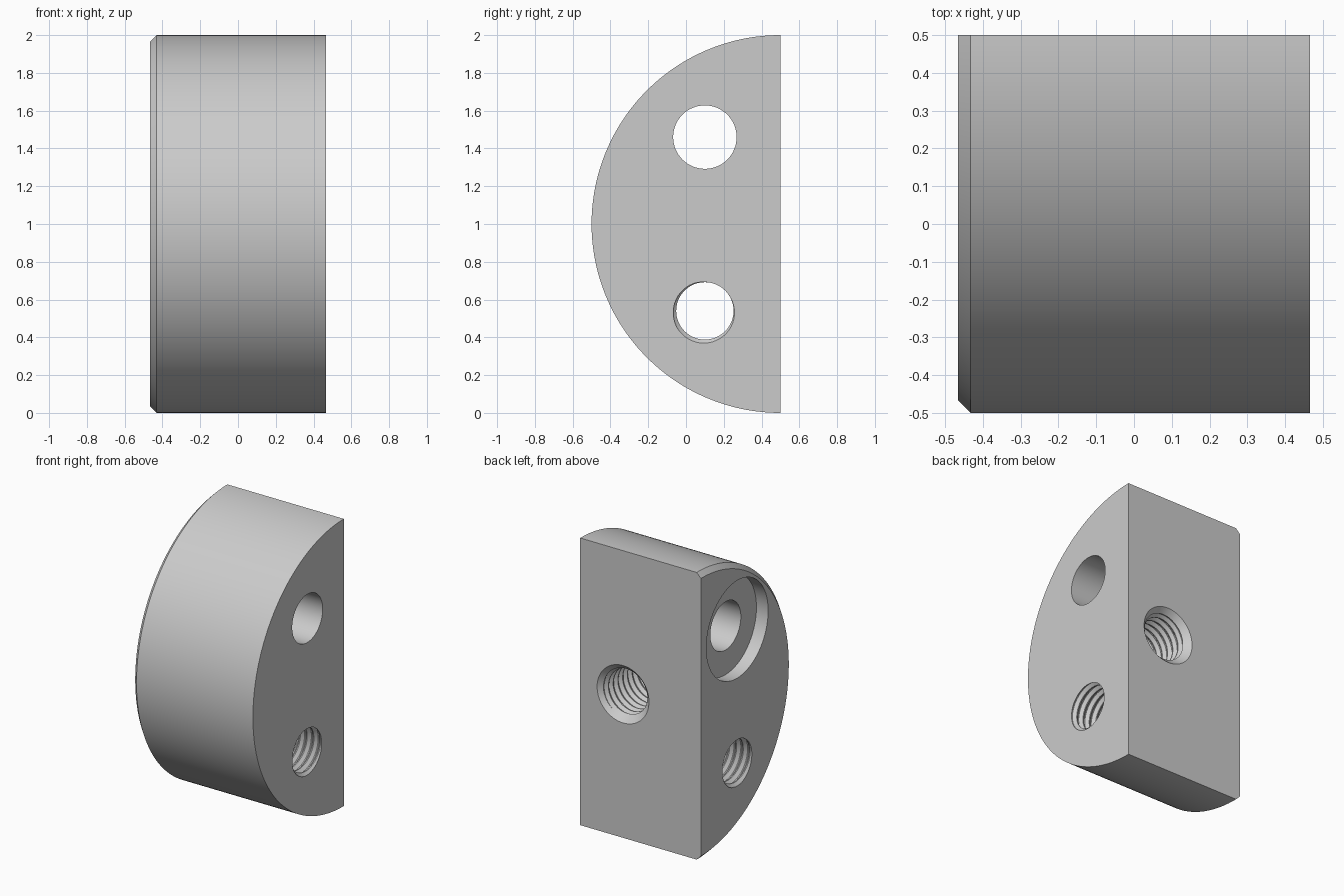
import bpy, bmesh
from math import pi, sin, cos
from mathutils import Matrix, Vector

if "Cube" in bpy.data.objects:
    bpy.data.objects.remove(bpy.data.objects["Cube"])

HALF = 0.465      # half width along x
CHAMFER = 0.033


def make_object(name, bm, matrix=None):
    bmesh.ops.recalc_face_normals(bm, faces=bm.faces)
    mesh = bpy.data.meshes.new(name)
    bm.to_mesh(mesh)
    bm.free()
    obj = bpy.data.objects.new(name, mesh)
    bpy.context.collection.objects.link(obj)
    if matrix:
        mesh.transform(matrix)
    return obj


def along_x(x, y, z):
    return Matrix.Translation((x, y, z)) @ Matrix.Rotation(pi / 2, 4, 'Y')


def cone(name, r1, r2, length, matrix):
    """Cutter starting at the local origin and running along local +z."""
    bm = bmesh.new()
    bmesh.ops.create_cone(bm, cap_ends=True, segments=64, radius1=r1, radius2=r2,
                          depth=length, matrix=Matrix.Translation((0, 0, length / 2)))
    return make_object(name, bm, matrix)


def thread(name, length, matrix, tip=0.0, minor=0.152, major=0.172, pitch=0.052, n=48):
    """Closed helical cutter along local +z, with an optional drill point."""
    profile = [(0.0, minor), (0.14, minor), (0.5, major), (0.64, major)]
    rows = 4 * round(length / pitch)
    bm = bmesh.new()
    grid = []
    for j in range(n):
        a = 2 * pi * j / n
        column = []
        for i in range(rows + 1 + (4 if j == 0 else 0)):
            f, r = profile[i % 4]
            column.append(bm.verts.new((r * cos(a), r * sin(a), (i // 4 + f + j / n) * pitch)))
        grid.append(column)
    for j in range(n):
        last = j == n - 1
        right, shift = (grid[0], 4) if last else (grid[j + 1], 0)
        for i in range(rows):
            bm.faces.new((grid[j][i], right[i + shift], right[i + shift + 1], grid[j][i + 1]))
    # close both ends with fans to the axis
    edges = [e for e in bm.edges if e.is_boundary]
    start = bm.verts.new((0, 0, pitch / 2))
    end = bm.verts.new((0, 0, length + pitch / 2 + tip))
    for e in edges:
        v, w = e.verts
        bm.faces.new((v, w, start if v.co.z + w.co.z < length else end))
    return make_object(name, bm, matrix)


# half-disc body, chamfered along the curved edge on the left side
bm = bmesh.new()
N = 128
rings = []
for x, r in ((-HALF, 1 - CHAMFER), (-HALF + CHAMFER, 1), (HALF, 1)):
    rings.append([bm.verts.new((x, 0.5 - r * sin(pi * k / N), 1 + r * cos(pi * k / N)))
                  for k in range(N + 1)])
for a, b in zip(rings, rings[1:]):
    for k in range(N):
        bm.faces.new((a[k], a[k + 1], b[k + 1], b[k]))
bm.faces.new(rings[0])
bm.faces.new(rings[2])
bm.faces.new([r[0] for r in rings] + [r[-1] for r in reversed(rings)])
body = make_object("half_round_block", bm)

# plain hole with counterbore, threaded cross hole, threaded blind hole in the flat
into_flat = Matrix.Rotation(pi / 2, 4, 'X')
cutters = [
    cone("bolt_hole_cutter", 0.168, 0.168, 1.2, along_x(-0.6, 0.1, 1.46)),
    cone("counterbore_cutter", 0.34, 0.34, 0.2, along_x(-HALF - 0.11, 0.1, 1.46)),
    thread("cross_thread_cutter", 1.2, along_x(-0.6, 0.1, 0.54)),
    thread("flat_thread_cutter", 0.72, Matrix.Translation((0.135, 0.6, 1)) @ into_flat, 0.08),
    cone("countersink_cutter", 0.21, 0.14, 0.07, Matrix.Translation((0.135, 0.51, 1)) @ into_flat),
]
bpy.context.view_layer.objects.active = body
body.select_set(True)
for c in cutters:
    c.hide_render = True
    mod = body.modifiers.new(c.name, 'BOOLEAN')
    mod.operation = 'DIFFERENCE'
    mod.solver = 'EXACT'
    mod.object = c
    bpy.ops.object.modifier_apply(modifier=mod.name)
for c in cutters:
    bpy.data.objects.remove(c)

bpy.ops.object.shade_smooth_by_angle(angle=pi / 6)
